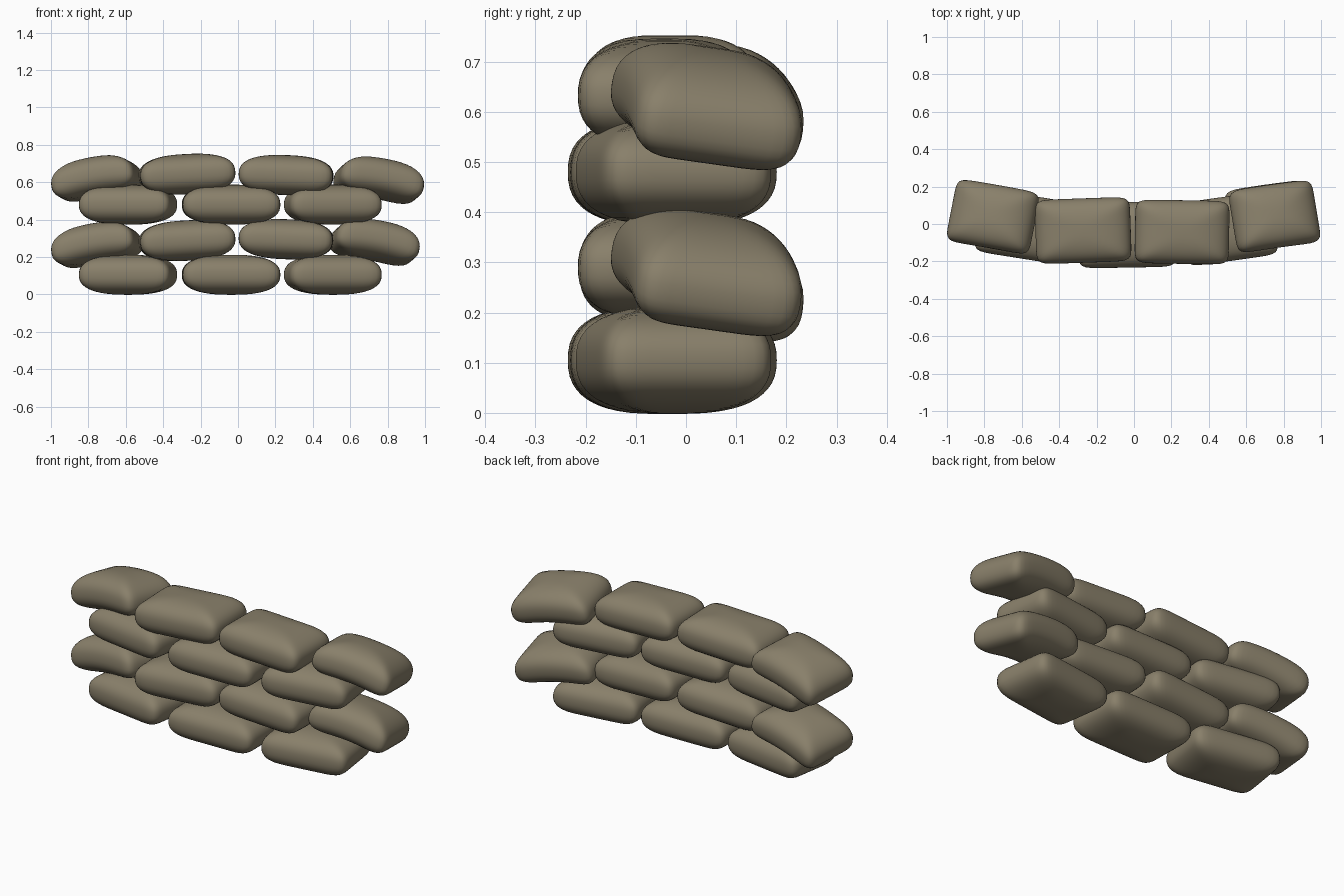
import bpy, bmesh, math
from mathutils import Matrix, Euler, Vector

if "Cube" in bpy.data.objects:
    bpy.data.objects.remove(bpy.data.objects["Cube"])

PLAN, SIDE = 9.0, 2.5   # roundness of the outline and of the side profile


def sandbag(name, centre, half, rot=(0, 0, 0), droop=0.0):
    """Stuffed pillow: a gridded cube pushed onto a rounded-box surface."""
    bm = bmesh.new()
    bmesh.ops.create_cube(bm, size=2)
    bmesh.ops.subdivide_edges(bm, edges=bm.edges[:], cuts=13, use_grid_fill=True)
    turn = Euler([math.radians(a) for a in rot]).to_matrix()
    for v in bm.verts:
        # even out the spacing around the curved faces
        p = Vector([math.sin(c * math.pi / 4) / math.sin(math.pi / 4) for c in v.co])
        plan = (abs(p.x) ** PLAN + abs(p.y) ** PLAN) ** (1 / PLAN)
        p /= (plan ** SIDE + abs(p.z) ** SIDE) ** (1 / SIDE)
        p = Vector((p.x * half[0], p.y * half[1], p.z * half[2] - droop * (p.x ** 2 - 0.25)))
        v.co = turn @ p
    mesh = bpy.data.meshes.new(name)
    bm.to_mesh(mesh)
    bm.free()
    for f in mesh.polygons:
        f.use_smooth = True
    mesh.materials.append(cloth)
    ob = bpy.data.objects.new(name, mesh)
    ob.location = centre
    bpy.context.collection.objects.link(ob)


cloth = bpy.data.materials.new("burlap")
cloth.diffuse_color = (0.25, 0.215, 0.145, 1)
cloth.use_nodes = True
cloth.node_tree.nodes["Principled BSDF"].inputs["Base Color"].default_value = cloth.diffuse_color

# short courses of three bags, ends turned to follow the curve
for n, z in (("first", 0.105), ("third", 0.48)):
    sandbag(n + "_course_left_bag", (-0.588, -0.015, z), (0.248, 0.17, 0.107), (0, 0, -9))
    sandbag(n + "_course_middle_bag", (-0.037, -0.058, z), (0.262, 0.175, 0.107), (0, 0, 1))
    sandbag(n + "_course_right_bag", (0.507, -0.025, z), (0.248, 0.172, 0.107), (0, 0, 8))

# long courses of four bags, the outer ones sagging over the ends
for n, z, right_x in (("second", 0.285, 0.732), ("fourth", 0.64, 0.755)):
    sag = z - 0.015
    sandbag(n + "_course_far_left_bag", (-0.757, 0.04, sag - 0.003), (0.228, 0.17, 0.105),
            (-6, -10, -10), 0.025)
    sandbag(n + "_course_inner_left_bag", (-0.272, -0.035, z + 0.003), (0.255, 0.172, 0.108),
            (0, -3, 2))
    sandbag(n + "_course_inner_right_bag", (0.257, -0.043, z - 0.002 if z > 0.5 else z + 0.01),
            (0.252, 0.17, 0.107), (0, 2, -1))
    sandbag(n + "_course_far_right_bag", (right_x, 0.042, sag - 0.012 if z > 0.5 else sag + 0.012),
            (0.228, 0.17, 0.105), (-8, 10, 8), 0.025)
